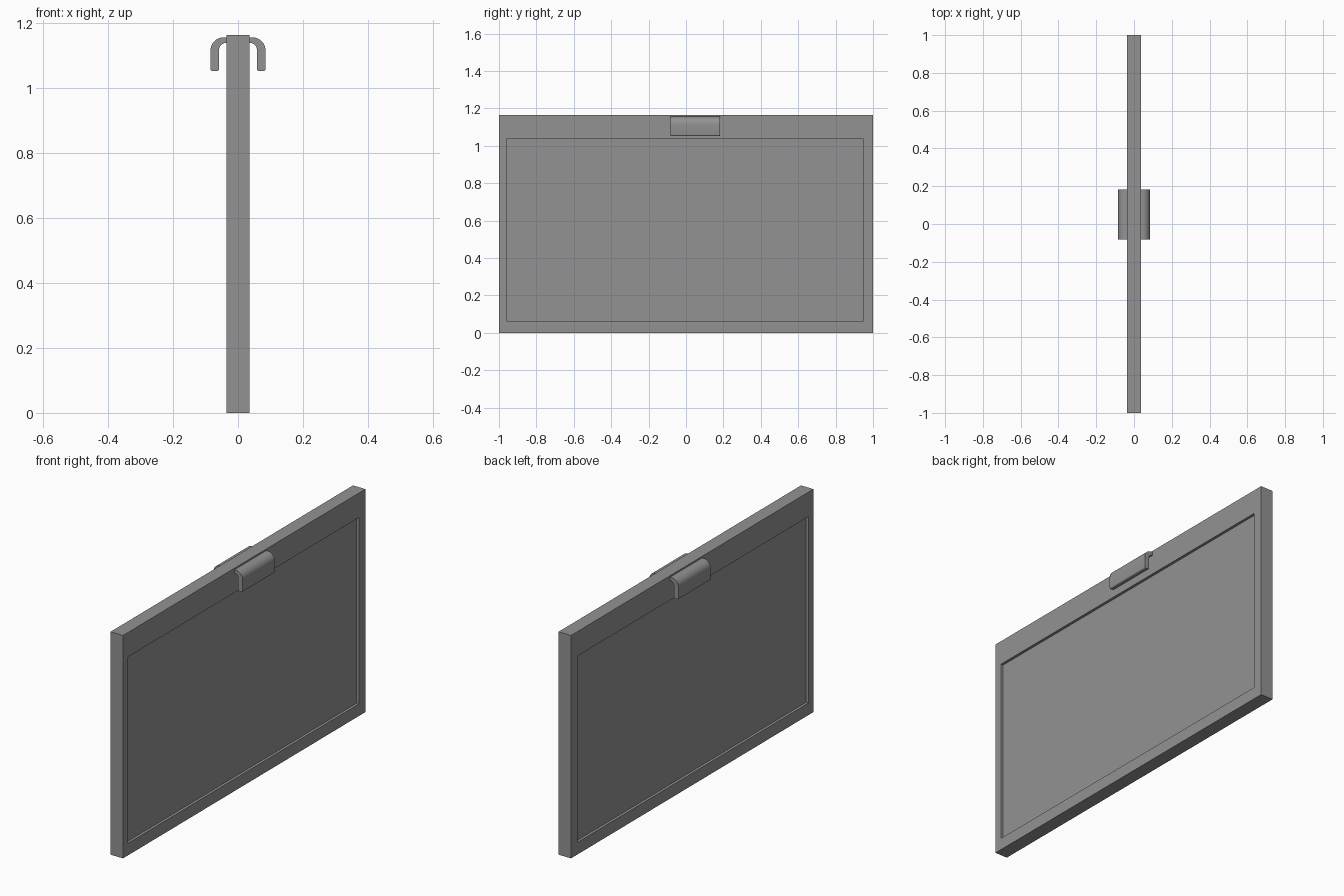
import bpy, bmesh
from math import sin, cos, radians

if "Cube" in bpy.data.objects:
    bpy.data.objects.remove(bpy.data.objects["Cube"])

# Dark grey finish shared by both parts
dark = bpy.data.materials.new("dark_grey")
dark.diffuse_color = (0.29, 0.29, 0.29, 1.0)
dark.use_nodes = True
dark.node_tree.nodes["Principled BSDF"].inputs["Base Color"].default_value = dark.diffuse_color


def finish(name, bm, smooth):
    """Turn a right-hand half into an object mirrored across x = 0."""
    bmesh.ops.recalc_face_normals(bm, faces=bm.faces[:])
    mesh = bpy.data.meshes.new(name)
    bm.to_mesh(mesh)
    bm.free()
    mesh.materials.append(dark)
    obj = bpy.data.objects.new(name, mesh)
    bpy.context.collection.objects.link(obj)
    mod = obj.modifiers.new("Mirror", 'MIRROR')
    mod.use_clip = True
    bpy.ops.object.select_all(action='DESELECT')
    obj.select_set(True)
    bpy.context.view_layer.objects.active = obj
    bpy.ops.object.modifier_apply(modifier="Mirror")
    bm = bmesh.new()
    bm.from_mesh(obj.data)
    bmesh.ops.recalc_face_normals(bm, faces=bm.faces[:])
    bm.to_mesh(obj.data)
    bm.free()
    if smooth:
        bpy.ops.object.shade_smooth_by_angle(angle=radians(35))
    return obj


# Framed board: rectangular loops from the centre rim to the recessed face
loops = [  # x, y min, y max, z min, z max
    (0.0, -1.0, 1.0, 0.0, 1.164),
    (0.036, -1.0, 1.0, 0.0, 1.164),
    (0.036, -0.96, 0.948, 0.063, 1.036),
    (0.022, -0.96, 0.948, 0.063, 1.036),
]
bm = bmesh.new()
rings = [[bm.verts.new((x, y, z)) for y, z in ((y0, z0), (y1, z0), (y1, z1), (y0, z1))]
         for x, y0, y1, z0, z1 in loops]
for a, b in zip(rings, rings[1:]):
    for i in range(4):
        j = (i + 1) % 4
        bm.faces.new((a[i], a[j], b[j], b[i]))
bm.faces.new(rings[-1])
finish("framed_board", bm, False)


# Hooked clip: curved strip profile extruded along y
def arc(cx, cz, rx, rz, start, end, steps):
    angles = [radians(start + (end - start) * i / steps) for i in range(steps + 1)]
    return [(cx + rx * cos(t), cz + rz * sin(t)) for t in angles]


profile = [(0.0, 1.156)]
profile += arc(0.0445, 1.116, 0.04, 0.04, 90, 0, 10)
profile += arc(0.0785, 1.058, 0.006, 0.006, 0, -90, 3)
profile += arc(0.0645, 1.058, 0.006, 0.006, -90, -180, 3)
profile += arc(0.037, 1.116, 0.0215, 0.023, 0, 90, 8)
profile += [(0.0, 1.139)]

bm = bmesh.new()
near, far = [[bm.verts.new((x, y, z)) for x, z in profile] for y in (-0.082, 0.183)]
for i in range(len(profile) - 1):
    bm.faces.new((near[i], near[i + 1], far[i + 1], far[i]))
bm.faces.new(near)
bm.faces.new(far)
finish("hooked_clip", bm, True)
